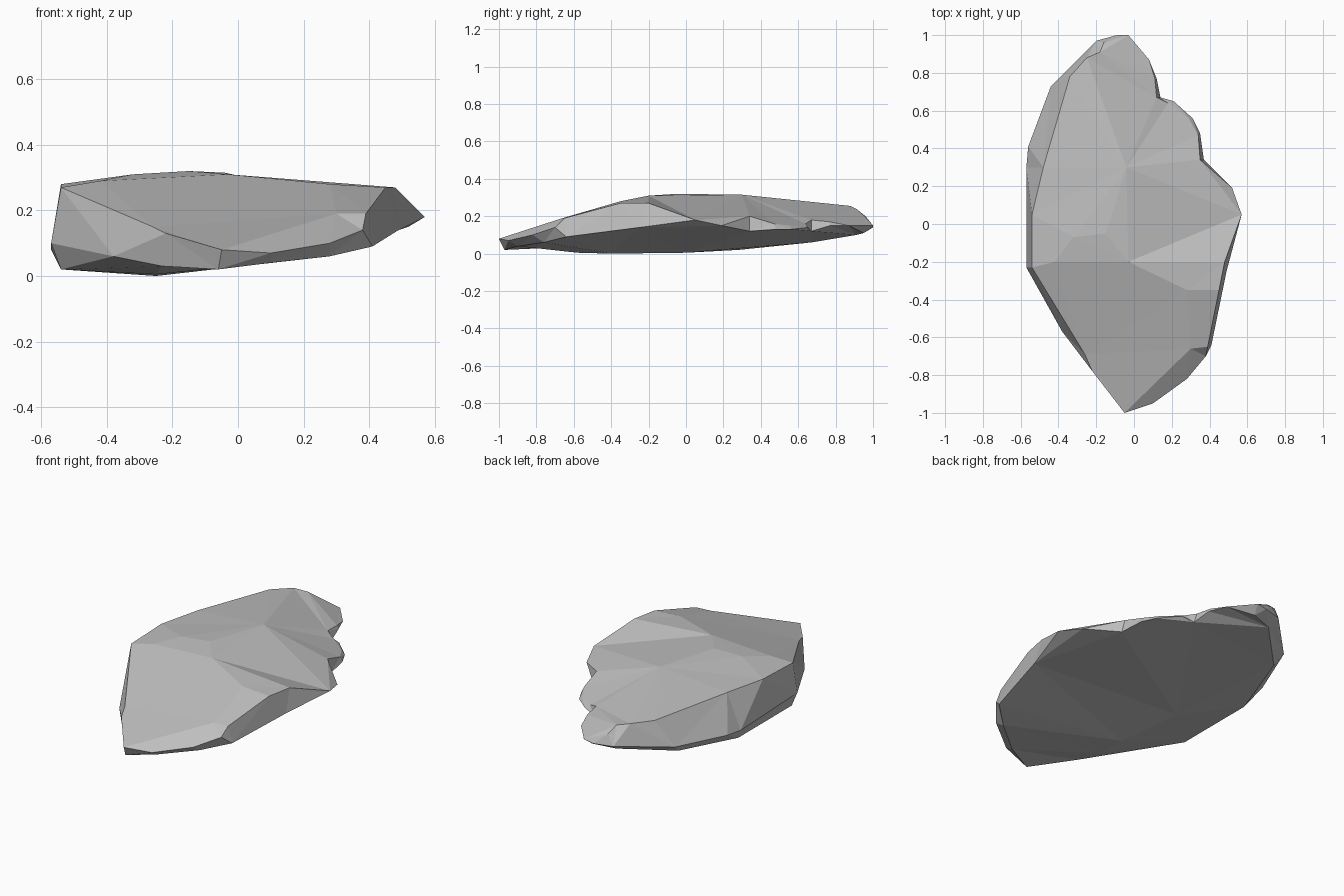
import bpy
import bmesh
from mathutils import Vector
from mathutils.geometry import delaunay_2d_cdt

SCALE = 0.01  # points are written in hundredths of a unit

default_cube = bpy.context.scene.objects.get("Cube")
if default_cube:
    bpy.data.objects.remove(default_cube, do_unlink=True)


def make_material(name, colour):
    material = bpy.data.materials.new(name)
    material.use_nodes = True
    material.diffuse_color = colour
    material.node_tree.nodes["Principled BSDF"].inputs["Base Color"].default_value = colour
    return material


def triangulate(outline, chains, loose):
    """Triangulate the area inside the outline, keeping every chain as a crease."""
    points = list(outline)
    count = len(outline)
    edges = []
    for chain in chains:
        indices = []
        for point in chain:
            if point not in points:
                points.append(point)
            indices.append(points.index(point))
        edges.extend(zip(indices, indices[1:]))
    points.extend(loose)
    flat = [Vector(point[:2]) for point in points]
    result = delaunay_2d_cdt(flat, edges, [list(range(count))], 1, 0.001)
    faces, origins = result[2], result[3]
    return [[points[origins[index][0]] for index in face] for face in faces]


# Widest rim of the stone, counterclockwise from the front tip
tip, right_corner, back_end = (-5, -100, 8), (57, 5, 18), (-3, 100, 15)
rim = [
    tip, (10, -95, 7), (28, -82, 10), (38, -70, 14), (41, -64, 9),
    (49, -25, 14), right_corner, (52, 19, 15), (37, 34, 12), (35, 48, 13),
    (31, 56, 13), (21, 65, 14), (14, 67, 12), (12, 77, 15), (8, 87, 15),
    back_end, (-9, 100, 14), (-20, 97, 14), (-44, 73, 11),
    (-56, 41, 9), (-57, 30, 8), (-57, -23, 10), (-38, -57, 6), (-22, -78, 13),
]

# Creases of the upper side
left_shoulder, right_shoulder = (-54, -23, 27), (45, -35, 27)
crown, brow, back_shoulder = (-4, 30, 31.5), (-15, -5, 32), (-25, 88, 25.5)
left_edge = [tip, (-26, -69, 15), left_shoulder, (-54, 5, 28),
             (-48, 30, 28), (-34, 78, 26), back_shoulder,
             (-18, 91, 24), (-16, 96, 20), back_end]
right_edge = [tip, (30, -66, 19), (39, -65, 19), right_shoulder,
              (48, -20, 27), right_corner]
front_ridge = [right_shoulder, (28, -35, 28), (-3, -20, 31), brow,
               (-32, -7, 31), (-42, -20, 29), left_shoulder]
chipped_edge = [right_corner, (35, 34, 20), (34, 47, 16), (29, 56, 15),
                (18, 64, 16), (12, 67, 18), (11, 77, 17), back_end]
spurs = [[crown, brow], [crown, back_shoulder], [crown, (-54, 5, 28)],
         [crown, right_corner]]

# Shallow keel of the underside
keel = [(-6, -97, 2), (-23, -75, 3), (-54, -22, 2), (-54, 28, 2),
        (-42, 67, 6), (-18, 91, 10), (-5, 95, 11)]
belly = [(10, -90, 4), (28, -76, 6), (-25, -58, 0.5), (-25, -40, 0), (-30, 0, 0.5)]

upper = triangulate(rim, [left_edge, right_edge, front_ridge, chipped_edge] + spurs, [])
lower = triangulate(rim, [keel], belly)

# Join both sides into one closed stone
bm = bmesh.new()
made = {}


def vertex(point):
    if point not in made:
        made[point] = bm.verts.new(Vector(point) * SCALE)
    return made[point]


for triangle in upper:
    bm.faces.new([vertex(point) for point in triangle])
for triangle in lower:
    bm.faces.new([vertex(point) for point in reversed(triangle)])
bmesh.ops.recalc_face_normals(bm, faces=bm.faces)

mesh = bpy.data.meshes.new("flat_stone")
bm.to_mesh(mesh)
bm.free()
mesh.materials.append(make_material("stone grey", (0.52, 0.52, 0.52, 1)))
stone = bpy.data.objects.new("flat_stone", mesh)
bpy.context.collection.objects.link(stone)
